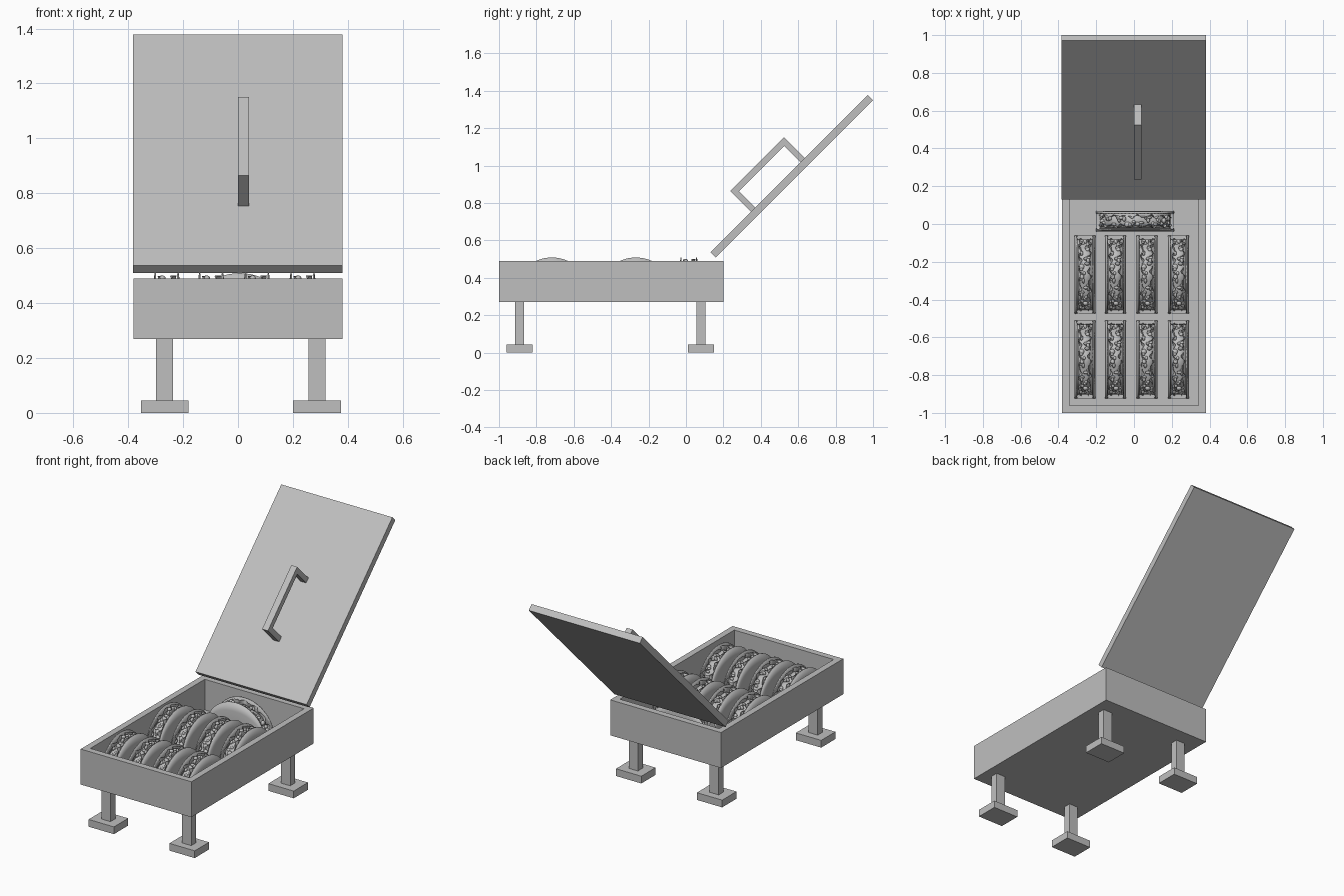
import bpy, bmesh, math, random
from mathutils import Vector, Matrix

if "Cube" in bpy.data.objects:
    bpy.data.objects.remove(bpy.data.objects["Cube"])

random.seed(4)
grey = bpy.data.materials.new("plain grey")
grey.diffuse_color = (0.52, 0.52, 0.52, 1)
grey.use_nodes = True
grey.node_tree.nodes["Principled BSDF"].inputs["Base Color"].default_value = grey.diffuse_color


def finish(name, bm, smooth=False):
    bmesh.ops.recalc_face_normals(bm, faces=bm.faces)
    for f in bm.faces:
        f.smooth = smooth
    me = bpy.data.meshes.new(name)
    bm.to_mesh(me)
    bm.free()
    me.materials.append(grey)
    ob = bpy.data.objects.new(name, me)
    bpy.context.collection.objects.link(ob)
    return ob


def add_box(bm, lo, hi):
    lo, hi = Vector(lo), Vector(hi)
    m = Matrix.Translation((lo + hi) / 2) @ Matrix.Diagonal((*(hi - lo), 1))
    return bmesh.ops.create_cube(bm, size=1, matrix=m)["verts"]


# Open tray: a block whose top is inset and sunk
bm = bmesh.new()
add_box(bm, (-0.38, -1.0, 0.27), (0.38, 0.2, 0.49))
top = max(bm.faces, key=lambda f: f.calc_center_median().z)
bmesh.ops.inset_region(bm, faces=[top], thickness=0.055)
inner = bmesh.ops.extrude_face_region(bm, geom=[top])["geom"]
bmesh.ops.delete(bm, geom=[top], context='FACES_ONLY')
bmesh.ops.translate(bm, vec=(0, 0, -0.19),
                    verts=[g for g in inner if isinstance(g, bmesh.types.BMVert)])
finish("tray", bm)

# Four legs with square feet
for xn, x in (("left", -0.267), ("right", 0.288)):
    for yn, y in (("front", -0.89), ("back", 0.081)):
        bm = bmesh.new()
        add_box(bm, (x - 0.031, y - 0.024, 0.04), (x + 0.031, y + 0.024, 0.275))
        add_box(bm, (x - 0.087, y - 0.07, 0), (x + 0.087, y + 0.07, 0.045))
        finish(f"{yn}_{xn}_leg", bm)

# Raised lid and its handle, modelled flat and tilted 45 degrees
tilt = Matrix.Translation((0, 0.565, 0.944)) @ Matrix.Rotation(math.radians(45), 4, 'X')
bm = bmesh.new()
add_box(bm, (-0.383, -0.595, -0.02), (0.38, 0.595, 0.02))
finish("lid", bm).matrix_world = tilt

bm = bmesh.new()
outline = [(-0.289, 0.018), (-0.289, 0.176), (0.117, 0.176), (0.117, 0.018),
           (0.085, 0.018), (0.085, 0.142), (-0.257, 0.142), (-0.257, 0.018)]
face = bm.faces.new([bm.verts.new((0, u, n)) for u, n in outline])
ext = bmesh.ops.extrude_face_region(bm, geom=[face])["geom"]
bmesh.ops.translate(bm, vec=(0.04, 0, 0),
                    verts=[g for g in ext if isinstance(g, bmesh.types.BMVert)])
finish("lid_handle", bm).matrix_world = tilt


# Taco parts, local: length along y, fold at z = 0, round edge up
R, N = 0.207, 32


def sheet(bm, rows):
    vs = [[bm.verts.new(p) for p in r] for r in rows]
    for a, b in zip(vs, vs[1:]):
        for i in range(len(a) - 1):
            bm.faces.new((a[i], a[i + 1], b[i + 1], b[i]))


def shell_mesh():
    bm = bmesh.new()
    half = [(0.03, 0.0), (0.046, 0.03), (0.054, 0.18), (0.055, 0.45), (0.051, 0.75), (0.044, 1)]
    prof = [(-x, h) for x, h in reversed(half)] + [(0, 0)] + half
    rows = []
    for i in range(N + 1):
        a = math.pi * i / N
        h = max(0.025, R * math.sin(a))
        rows.append([(x, -R * math.cos(a), 0.004 + k * h) for x, k in prof])
    sheet(bm, rows)
    bmesh.ops.recalc_face_normals(bm, faces=bm.faces)
    bmesh.ops.solidify(bm, geom=bm.faces[:], thickness=0.006)
    return bm


def filling_mesh():
    bm = bmesh.new()
    # packed core
    rows = []
    for i in range(N + 1):
        a = math.pi * i / N
        r = 0.172 + 0.004 * math.sin(9 * a)
        h = max(0.015, r * math.sin(a))
        rows.append([(x, -r * 1.07 * math.cos(a), 0.008 + k * h) for x, k in
                     ((-0.04, 0), (-0.046, 0.5), (-0.036, 0.95), (0, 1), (0.036, 0.95),
                      (0.046, 0.5), (0.04, 0))])
    sheet(bm, rows)
    # ruffled leaves
    for s, ph in ((-1, 0), (1, 1.3)):
        rows = []
        for i in range(73):
            a = 0.12 + (math.pi - 0.24) * i / 72
            w = math.sin(a * 17 + ph) + 0.5 * math.sin(a * 29 + ph)
            rows.append([(s * (0.028 - 0.002 * j) + 0.0045 * j * w,
                          -(0.16 + 0.017 * j) * math.cos(a),
                          0.008 + (0.16 + 0.017 * j) * math.sin(a)) for j in range(3)])
        sheet(bm, rows)
    # chopped chunks
    for i in range(34):
        a = 0.15 + (math.pi - 0.3) * (i + random.random()) / 34
        r = random.uniform(0.172, 0.186)
        pos = (random.uniform(-0.02, 0.02), -r * math.cos(a), 0.006 + r * math.sin(a))
        size = [random.uniform(0.007, 0.016) for _ in range(3)]
        m = (Matrix.Translation(pos) @ Matrix.Rotation(random.uniform(0, 3), 4, 'X')
             @ Matrix.Diagonal((*size, 1)))
        bmesh.ops.create_icosphere(bm, subdivisions=2, radius=1, matrix=m)
    return bm


# Nine tacos sharing the same two meshes: two rows of four and one crosswise
places = [(x, y, 0) for y in (-0.717, -0.268) for x in (-0.26, -0.098, 0.069, 0.235)]
places.append((0.006, 0.015, math.pi / 2))
for part, maker in (("shell", shell_mesh), ("filling", filling_mesh)):
    first = finish(f"taco_{part}_1", maker(), True)
    for k, (x, y, rot) in enumerate(places):
        ob = first
        if k:
            ob = bpy.data.objects.new(f"taco_{part}_{k + 1}", first.data)
            bpy.context.collection.objects.link(ob)
        ob.location = (x, y, 0.298)
        ob.rotation_euler.z = rot
